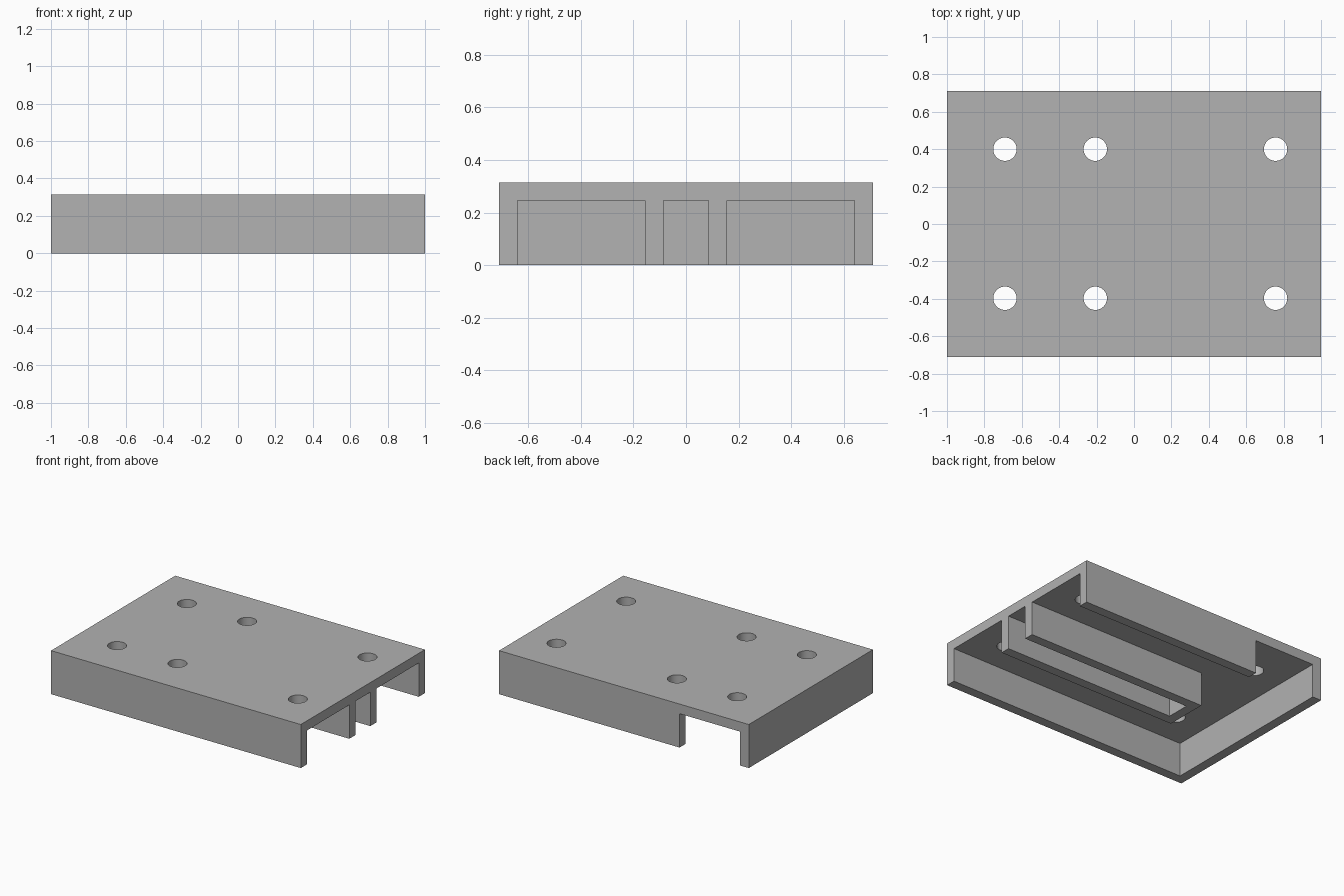
import bpy
import bmesh
import math

cube = bpy.data.objects.get("Cube")
if cube:
    bpy.data.objects.remove(cube, do_unlink=True)

HALF_X, HALF_Y, HEIGHT = 1.0, 0.71, 0.315
CEILING = 0.245           # underside of the top plate
WALL = 0.07
IN_X, IN_Y = HALF_X - WALL, HALF_Y - WALL
RIB_IN, RIB_OUT = 0.085, 0.155
RIB_END = -0.445
PAST = 0.1                # cutter overshoot
HOLE_RADIUS = 0.0625

grey = bpy.data.materials.new("grey")
grey.use_nodes = True
colour = (0.445, 0.445, 0.445, 1)
grey.diffuse_color = colour
grey.node_tree.nodes["Principled BSDF"].inputs["Base Color"].default_value = colour


def prism(name, outline, z0, z1):
    """Extrude a flat outline from z0 to z1."""
    bm = bmesh.new()
    base = bm.faces.new([bm.verts.new((x, y, z0)) for x, y in outline])
    top = bmesh.ops.extrude_face_region(bm, geom=[base])["geom"]
    verts = [v for v in top if isinstance(v, bmesh.types.BMVert)]
    bmesh.ops.translate(bm, verts=verts, vec=(0, 0, z1 - z0))
    bmesh.ops.recalc_face_normals(bm, faces=bm.faces)
    mesh = bpy.data.meshes.new(name)
    bm.to_mesh(mesh)
    bm.free()
    mesh.materials.append(grey)
    obj = bpy.data.objects.new(name, mesh)
    bpy.context.collection.objects.link(obj)
    return obj


def rectangle(x0, x1, y0, y1):
    return [(x0, y0), (x1, y0), (x1, y1), (x0, y1)]


def circle(cx, cy, radius, sides=48):
    steps = [2 * math.pi * i / sides for i in range(sides)]
    return [(cx + radius * math.cos(a), cy + radius * math.sin(a)) for a in steps]


# Solid cover block
cover = prism("cover", rectangle(-HALF_X, HALF_X, -HALF_Y, HALF_Y), 0, HEIGHT)

# Underside bay wrapping the ribs, open at one end and through the back wall notch
far_x, far_y = HALF_X + PAST, HALF_Y + PAST
bay = [
    (far_x, IN_Y), (RIB_END, IN_Y), (RIB_END, far_y), (-IN_X, far_y),
    (-IN_X, -IN_Y), (far_x, -IN_Y), (far_x, -RIB_OUT),
    (RIB_END, -RIB_OUT), (RIB_END, RIB_OUT), (far_x, RIB_OUT),
]
cutters = [prism("bay_cutter", bay, -PAST, CEILING)]

# Central channel between the ribs, closed at its inner end
channel = rectangle(RIB_END + WALL, far_x, -RIB_IN, RIB_IN)
cutters.append(prism("channel_cutter", channel, -PAST, CEILING))

# Round holes through the top plate
for x in (-0.69, -0.207, 0.757):
    for y in (-0.397, 0.4):
        cutters.append(prism("hole_cutter", circle(x, y, HOLE_RADIUS), CEILING - 0.05, HEIGHT + PAST))

# Carve the block, then discard the cutters
for cutter in cutters:
    cutter.hide_render = True
    mod = cover.modifiers.new(cutter.name, "BOOLEAN")
    mod.operation = "DIFFERENCE"
    mod.solver = "EXACT"
    mod.object = cutter

bpy.context.view_layer.update()
graph = bpy.context.evaluated_depsgraph_get()
carved = bpy.data.meshes.new_from_object(cover.evaluated_get(graph))
cover.modifiers.clear()
cover.data = carved
carved.name = "cover"
for cutter in cutters:
    bpy.data.objects.remove(cutter, do_unlink=True)

# Smooth hole walls, sharp edges elsewhere
for obj in bpy.context.selected_objects:
    obj.select_set(False)
cover.select_set(True)
bpy.context.view_layer.objects.active = cover
bpy.ops.object.shade_smooth_by_angle(angle=math.radians(30))
